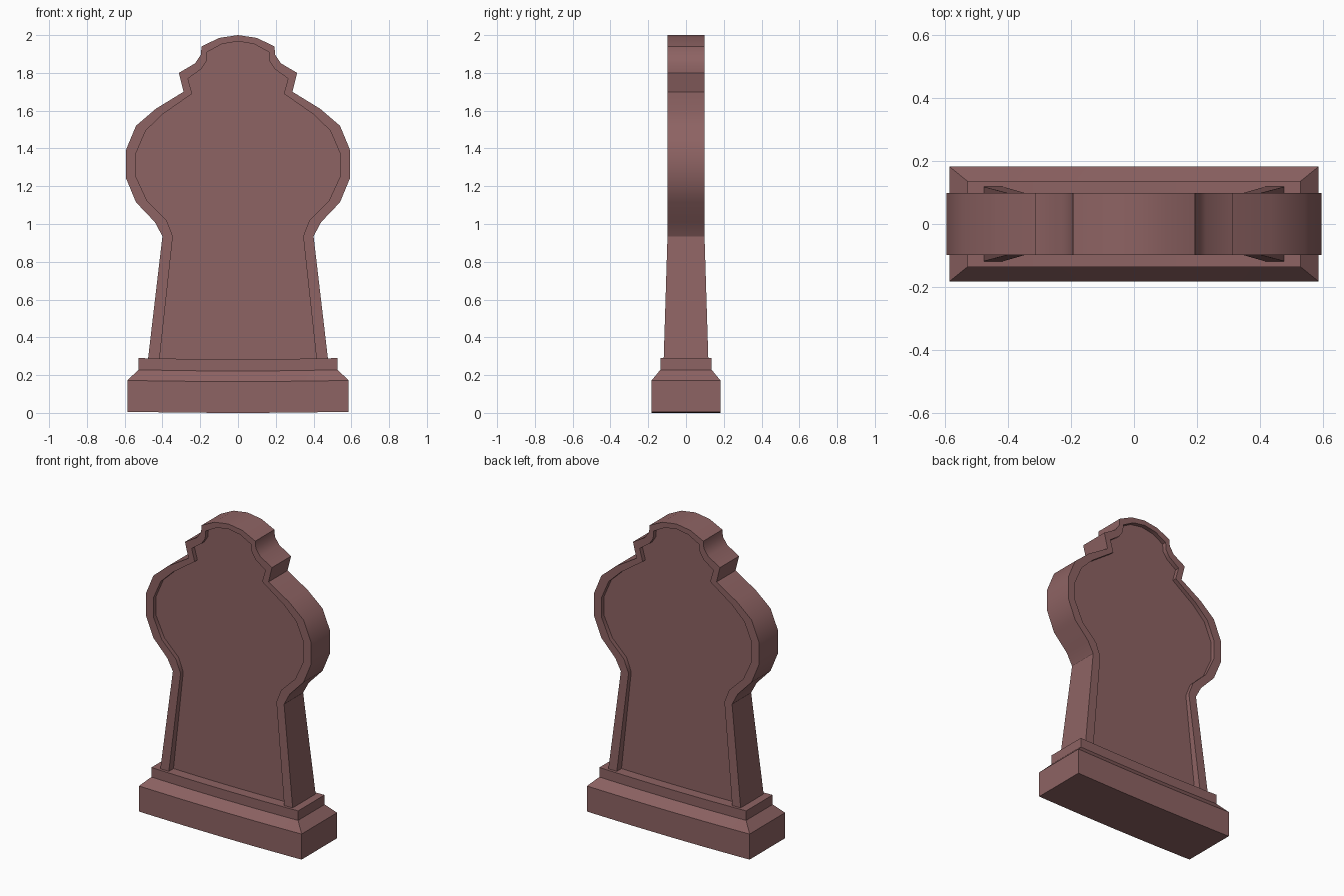
import bpy, bmesh

if "Cube" in bpy.data.objects:
    bpy.data.objects.remove(bpy.data.objects["Cube"])

stone = bpy.data.materials.new("red_stone")
stone.diffuse_color = (0.27, 0.125, 0.125, 1)
stone.use_nodes = True
stone.node_tree.nodes["Principled BSDF"].inputs["Base Color"].default_value = stone.diffuse_color


def finish(bm, name):
    bmesh.ops.recalc_face_normals(bm, faces=bm.faces)
    me = bpy.data.meshes.new(name)
    bm.to_mesh(me)
    bm.free()
    ob = bpy.data.objects.new(name, me)
    bpy.context.collection.objects.link(ob)
    me.materials.append(stone)
    bpy.ops.object.select_all(action='DESELECT')
    ob.select_set(True)
    bpy.context.view_layer.objects.active = ob
    bpy.ops.object.shade_smooth_by_angle(angle=0.56)
    return ob


def mirrored(half):
    # right half, bottom to crown, then left half back down
    return half + [(-x, z) for x, z in reversed(half[:-1])]


# Headstone: keyhole outline with a raised rim around a sunken panel, both faces
outer = mirrored([(.477, .28), (.40, .935), (.44, 1.01), (.54, 1.115), (.594, 1.245),
                  (.594, 1.39), (.54, 1.52), (.435, 1.61), (.288, 1.70), (.313, 1.80),
                  (.228, 1.85), (.197, 1.895), (.193, 1.94), (.10, 1.985), (0, 2.0)])
inner = mirrored([(.416, .28), (.345, .935), (.378, 1.02), (.48, 1.12), (.54, 1.25),
                  (.54, 1.375), (.488, 1.495), (.40, 1.58), (.243, 1.69), (.265, 1.77),
                  (.195, 1.82), (.168, 1.86), (.164, 1.91), (.085, 1.953), (0, 1.967)])


def depth(z):
    # half thickness, flaring toward the foot
    return .098 + .02 * max(0, (.935 - z) / .645)


bm = bmesh.new()
edges = []
for s in (-1, 1):
    rim = [bm.verts.new((x, s * depth(z), z)) for x, z in outer]
    lip = [bm.verts.new((x, s * depth(z), z)) for x, z in inner]
    panel = [bm.verts.new((x, s * .07, z)) for x, z in inner]
    for a, b in ((rim, lip), (lip, panel)):
        for i in range(len(a) - 1):
            bm.faces.new((a[i], a[i + 1], b[i + 1], b[i]))
    bm.faces.new(panel)
    edges.append((rim, lip, panel))
front, back = edges
for i in range(len(outer) - 1):
    bm.faces.new((front[0][i], front[0][i + 1], back[0][i + 1], back[0][i]))
# underside, hidden in the plinth
bm.faces.new([front[k][0] for k in range(3)] + [back[k][0] for k in (2, 1, 0)])
bm.faces.new([front[k][-1] for k in range(3)] + [back[k][-1] for k in (2, 1, 0)])
bm.faces.new((front[2][0], front[2][-1], back[2][-1], back[2][0]))
finish(bm, "headstone")

# Plinth: stacked rectangular rings, sagging very slightly in the middle
rings = [(.585, .182, .006), (.585, .182, .172), (.528, .136, .228), (.528, .136, .29)]
stations = [-1, -.87, -.43, 0, .43, .87, 1]
bm = bmesh.new()
loops = []
for hx, hy, z in rings:
    line = [(hx * t, z - .006 * (1 - t * t)) for t in stations]
    loops.append([bm.verts.new((x, -hy, h)) for x, h in line]
                 + [bm.verts.new((x, hy, h)) for x, h in reversed(line)])
n = len(loops[0])
for a, b in zip(loops, loops[1:]):
    for i in range(n):
        j = (i + 1) % n
        bm.faces.new((a[i], a[j], b[j], b[i]))
for loop in (loops[0], loops[-1]):
    for i in range(len(stations) - 1):
        bm.faces.new((loop[i], loop[i + 1], loop[n - 2 - i], loop[n - 1 - i]))
finish(bm, "plinth")
